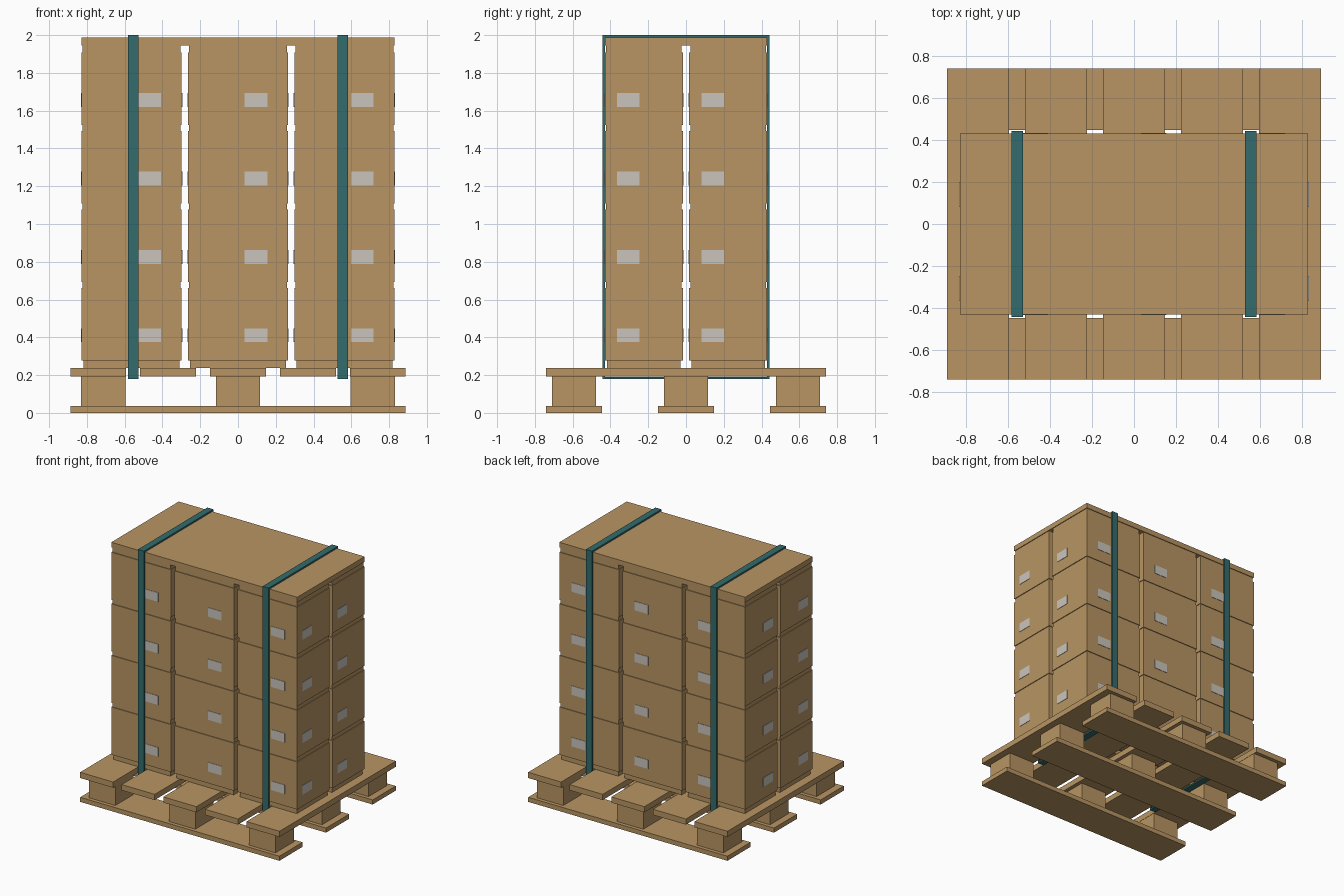
import bpy
import bmesh

if "Cube" in bpy.data.objects:
    bpy.data.objects.remove(bpy.data.objects["Cube"])


def material(name, rgb):
    m = bpy.data.materials.new(name)
    m.diffuse_color = (*rgb, 1.0)
    m.use_nodes = True
    m.node_tree.nodes["Principled BSDF"].inputs["Base Color"].default_value = m.diffuse_color
    return m


TAN = material("tan cardboard and wood", (0.479, 0.300, 0.125))
TEAL = material("teal strap", (0.033, 0.150, 0.153))
PAPER = material("grey paper label", (0.590, 0.555, 0.505))


def boxes(name, mat, bounds):
    """One object made of axis-aligned blocks (x0, x1, y0, y1, z0, z1)."""
    bm = bmesh.new()
    for x0, x1, y0, y1, z0, z1 in bounds:
        for v in bmesh.ops.create_cube(bm, size=1)["verts"]:
            v.co = (x1 if v.co.x > 0 else x0,
                    y1 if v.co.y > 0 else y0,
                    z1 if v.co.z > 0 else z0)
    me = bpy.data.meshes.new(name)
    bm.to_mesh(me)
    bm.free()
    me.materials.append(mat)
    ob = bpy.data.objects.new(name, me)
    bpy.context.collection.objects.link(ob)
    return ob


# Pallet: three runners, nine blocks, five deck boards
PX, PY, DECK = 0.887, 0.74, 0.238
boxes("pallet_runners", TAN,
      [(-PX, PX, y - 0.147, y + 0.147, 0, 0.037) for y in (-0.593, 0, 0.593)])
boxes("pallet_blocks", TAN,
      [(x - 0.117, x + 0.117, y - 0.117, y + 0.117, 0.037, 0.192)
       for x in (-0.713, 0, 0.713) for y in (-0.593, 0, 0.593)])
boxes("pallet_deck_boards", TAN,
      [(i * 0.3705 - 0.147, i * 0.3705 + 0.147, -PY, PY, 0.192, DECK)
       for i in range(-2, 3)])

# Cartons: 3 x 2 stacks, four layers, with a slimmer neck between layers
HX, HY, PITCH, BOTTOM, HEIGHT = 0.265, 0.206, 0.4153, 0.278, 0.383
LID = 1.945
T = 0.003
necks, cartons, labels = [], [], []
for cx in (-0.563, 0, 0.563):
    for cy in (-0.223, 0.223):
        for layer in range(5):
            inset = 0.011 if layer == 0 else 0.006
            z0 = DECK if layer == 0 else BOTTOM + (layer - 1) * PITCH + HEIGHT
            z1 = LID if layer == 4 else BOTTOM + layer * PITCH
            necks.append((cx - HX + inset, cx + HX - inset,
                          cy - HY + inset, cy + HY - inset, z0, z1))
        for layer in range(4):
            z = BOTTOM + layer * PITCH
            cartons.append((cx - HX, cx + HX, cy - HY, cy + HY, z, z + HEIGHT))
            # Paper labels on all four sides
            lz = (z + 0.096, z + 0.169)
            for s in (-1, 1):
                fy, fx = cy + s * HY, cx + s * HX
                labels.append((cx + 0.034, cx + 0.155, fy - T, fy + T, *lz))
                labels.append((fx - T, fx + T, cy - 0.142, cy - 0.023, *lz))
boxes("carton_necks", TAN, necks)
boxes("cartons", TAN, cartons)
boxes("carton_labels", PAPER, labels)

# Cover board on top
TOP = 1.987
boxes("cover_board", TAN, [(-0.828, 0.828, -0.429, 0.429, LID, TOP)])

# Straps looped around the load and under the deck
SY, LOW, W, TH = 0.441, 0.179, 0.027, 0.012
for side, x in (("left", -0.555), ("right", 0.555)):
    a, b = x - W, x + W
    boxes("strap_" + side, TEAL, [
        (a, b, -SY, SY, TOP, 2.0),
        (a, b, -SY, SY, LOW, LOW + TH),
        (a, b, -SY, -SY + TH, LOW + TH, TOP),
        (a, b, SY - TH, SY, LOW + TH, TOP)])
